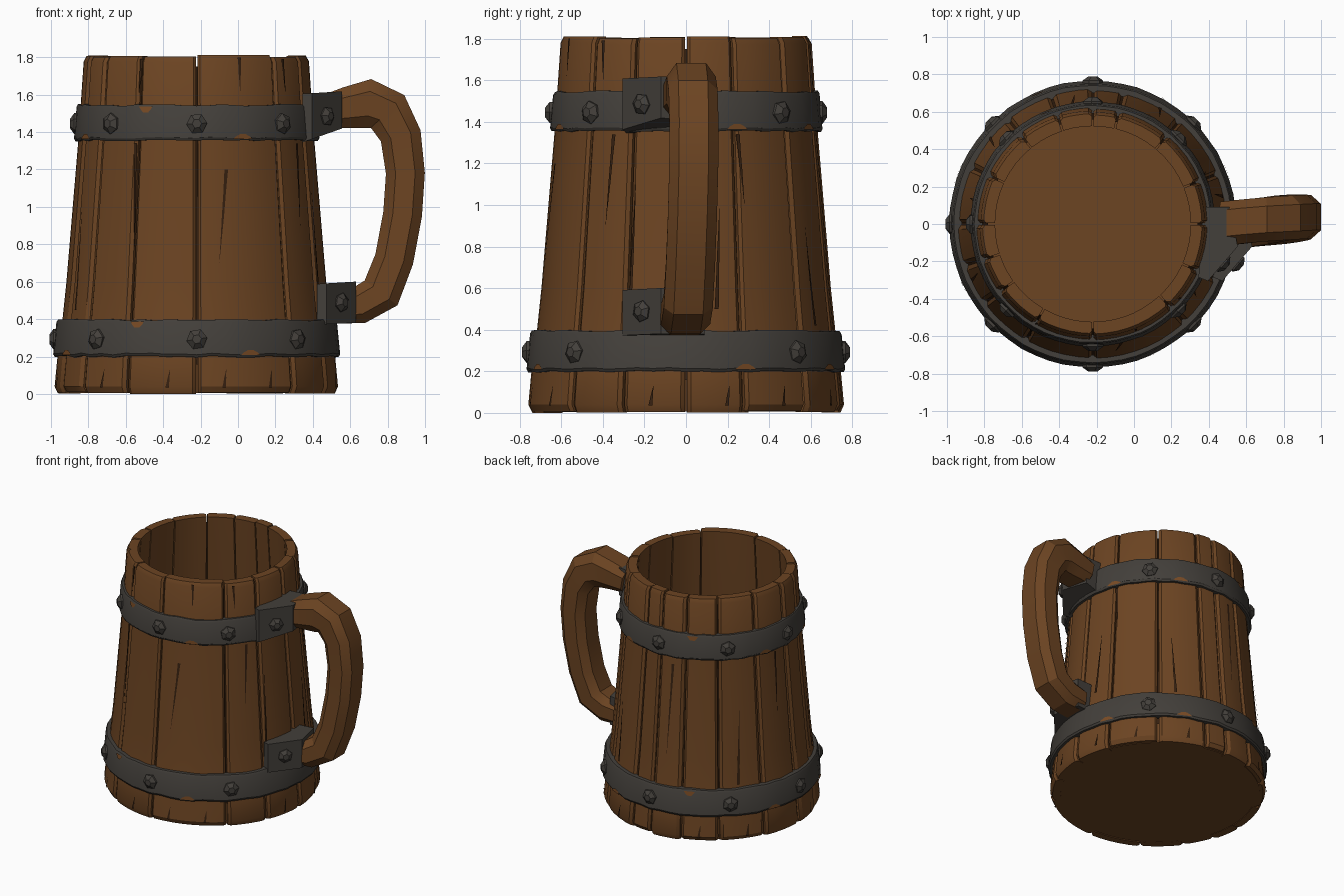
import bpy, bmesh, math, random
from mathutils import Vector

random.seed(4)
if "Cube" in bpy.data.objects:
    bpy.data.objects.remove(bpy.data.objects["Cube"], do_unlink=True)

CX = -0.22  # axis of the barrel


def material(name, color):
    m = bpy.data.materials.new(name)
    m.use_nodes = True
    m.diffuse_color = (*color, 1)
    m.node_tree.nodes["Principled BSDF"].inputs["Base Color"].default_value = (*color, 1)
    return m


WOOD = material("oak wood", (0.15, 0.058, 0.016))
DARK = material("dark wood", (0.035, 0.014, 0.005))
IRON = material("dark iron", (0.056, 0.050, 0.043))
RUST = material("rust", (0.19, 0.07, 0.018))


def add_object(name, bm, mat, fix_normals=True, angle=30):
    if fix_normals:
        bmesh.ops.recalc_face_normals(bm, faces=bm.faces)
    mesh = bpy.data.meshes.new(name)
    bm.to_mesh(mesh)
    bm.free()
    mesh.materials.append(mat)
    ob = bpy.data.objects.new(name, mesh)
    bpy.context.collection.objects.link(ob)
    bpy.ops.object.select_all(action='DESELECT')
    ob.select_set(True)
    bpy.context.view_layer.objects.active = ob
    bpy.ops.object.shade_smooth_by_angle(angle=math.radians(angle))
    return ob


def loft(name, loops, mat, ring=False, cap=True, angle=30):
    """Join equal closed loops of points, capped or wrapped into a ring."""
    bm = bmesh.new()
    rows = [[bm.verts.new(p) for p in loop] for loop in loops]
    pairs = list(zip(rows, rows[1:])) + ([(rows[-1], rows[0])] if ring else [])
    n = len(rows[0])
    for a, b in pairs:
        for i in range(n):
            j = (i + 1) % n
            bm.faces.new((a[i], a[j], b[j], b[i]))
    if cap and not ring:
        bm.faces.new(rows[0])
        bm.faces.new(rows[-1])
    return add_object(name, bm, mat, angle=angle)


def polar(deg, r, z):
    t = math.radians(deg)
    return Vector((CX + r * math.cos(t), r * math.sin(t), z))


def lerp_table(table, z):
    for (z0, r0), (z1, r1) in zip(table, table[1:]):
        if z <= z1:
            return r0 + (r1 - r0) * (z - z0) / (z1 - z0)
    return table[-1][1]


WALL = [(0, 0.762), (0.2, 0.743), (0.4, 0.716), (0.6, 0.695), (1.35, 0.632), (1.82, 0.6)]


def wall_r(z):
    return lerp_table(WALL, z)


# Barrel staves with chamfered joints
def stave(name, a0, a1):
    a0, a1 = a0 + 0.45, a1 - 0.45
    steps = max(2, math.ceil((a1 - a0) / 7))
    inner = [a0 + (a1 - a0) * i / steps for i in range(steps + 1)]
    outer = list(inner)
    edge = random.uniform(1.2, 1.9)
    outer[1:1] = [a0 + edge]
    outer[-1:-1] = [a1 - edge]
    push = random.uniform(-0.005, 0.004)
    top = 1.815 - random.uniform(0, 0.014)
    low = random.uniform(0, 0.012)
    levels = [(low, -0.02), (0.04, 0), (0.2, 0), (0.4, 0), (0.6, 0),
              (1.35, 0), (top - 0.03, 0), (top, -0.014)]
    loops = []
    for z, inset in levels:
        r = wall_r(z) + push + inset
        loop = [polar(a, r - (0.014 if a in (outer[0], outer[-1]) else 0), z) for a in outer]
        loop += [polar(a, wall_r(z) - 0.078, z) for a in reversed(inner)]
        loops.append(loop)
    loft(name, loops, WOOD)


joints = [0, 22, 50, 77, 90, 108, 129, 155, 180, 198, 216, 240, 270, 313, 336, 360]
for i, (a, b) in enumerate(zip(joints, joints[1:])):
    stave(f"stave_{i + 1}", a, b)

# Dark liner seen inside the joints
loft("joint_liner", [[polar(a, wall_r(z) - 0.045, z) for a in range(0, 360, 6)]
                     for z in (0.05, 0.4, 0.6, 1.35, 1.75)], DARK, cap=False)

# Floor of the mug
loft("mug_floor", [[polar(a, 0.715, z) for a in range(0, 360, 6)]
                   for z in (0.006, 0.16)], WOOD)


# Iron bands, slightly uneven along their edges
def band(name, z0, z1, r0, r1):
    loops = []
    for a in range(0, 360, 6):
        lo, hi, out = (random.uniform(-0.005, 0.005) for _ in range(3))
        out *= 0.4
        section = [(r0 - 0.05, z0 + lo), (r0 - 0.008 + out, z0 + lo),
                   (r0 + out, z0 + 0.014 + lo), (r1 + out, z1 - 0.014 + hi),
                   (r1 - 0.008 + out, z1 + hi), (r1 - 0.05, z1 + hi)]
        loops.append([polar(a, r, z) for r, z in section])
    loft(name, loops, IRON, ring=True)


BANDS = {"lower": (0.2, 0.395, 0.767, 0.75), "upper": (1.355, 1.545, 0.655, 0.641)}
for key, dims in BANDS.items():
    band(f"{key}_band", *dims)


# Faceted rivets
def rivet(name, centre, normal, size=0.056):
    n = Vector(normal).normalized()
    side = n.cross(Vector((0, 0, 1))).normalized()
    up = side.cross(n)
    spin = random.uniform(0, 1)
    loops = []
    for depth, scale in ((-0.02, 1), (0.008, 1), (0.03, 0.45)):
        loops.append([Vector(centre) + n * depth + size * scale
                      * (side * math.cos(spin + k * math.pi / 3)
                         + up * math.sin(spin + k * math.pi / 3)) for k in range(6)])
    loft(name, loops, IRON, angle=10)


for key, (z0, z1, r0, r1) in BANDS.items():
    for k in range(1, 8):
        p = polar(k * 45, (r0 + r1) / 2, (z0 + z1) / 2 - 0.005)
        rivet(f"{key}_rivet_{k}", p, (p.x - CX, p.y, 0))


# Thin plates following the barrel: cracks in the wood and rust on the bands
def patch(name, deg, z0, z1, widths, radius, mat, lean=0):
    bm = bmesh.new()
    rows = []
    for i, w in enumerate(widths):
        t = i / (len(widths) - 1)
        z = z0 + (z1 - z0) * t
        r = radius(z) + 0.005
        half = math.degrees(w / r / 2)
        rows.append([bm.verts.new(polar(deg + lean * t + s * half, r, z)) for s in (-1, 1)])
    for a, b in zip(rows, rows[1:]):
        bm.faces.new((a[0], a[1], b[1], b[0]))
    add_object(name, bm, mat, fix_normals=False)


rising = (0.02, 0.014, 0.012, 0.006, 0.001)
falling = tuple(reversed(rising))
cracks = [(241, 0.75, 1.34, falling, -2), (280, 0.7, 1.2, falling, 4), (292, 1.62, 1.8, falling, 0),
          (337.5, 0.41, 1.1, rising, 1), (25, 1.0, 1.34, falling, -2), (12, 0.5, 1.0, rising, 2),
          (60, 0.42, 0.9, rising, -2), (98, 0.6, 1.3, falling, 2), (140, 0.42, 1.0, rising, 2),
          (168, 0.9, 1.34, falling, 1), (205, 0.45, 1.0, rising, -2), (325, 0.9, 1.34, falling, 2),
          (240, 1.6, 1.79, falling, 1), (320, 1.6, 1.79, falling, -1)]
cracks += [(a, 0.035, 0.13, rising, 1) for a in (15, 38, 66, 118, 144, 190, 228, 258, 281, 301, 347)]
for i, (a, z0, z1, widths, lean) in enumerate(cracks):
    patch(f"crack_{i + 1}", a, z0, z1, widths, wall_r, DARK, lean)

for key, (z0, z1, r0, r1) in BANDS.items():
    def band_r(z):
        return r0 + (r1 - r0) * (z - z0) / (z1 - z0)
    for i, a in enumerate((22, 64, 113, 160, 205, 245, 292)):
        if i % 3 == 2:
            patch(f"{key}_rust_{i + 1}", a, z1 - 0.04, z1 - 0.008, (0.03, 0.06, 0.08), band_r, RUST)
        else:
            patch(f"{key}_rust_{i + 1}", a, z0 + 0.008, z0 + 0.035, (0.11, 0.08, 0.03), band_r, RUST)

# Handle: chamfered bar swept along a bent path
path = [(0.47, 1.51), (0.58, 1.53), (0.70, 1.552), (0.80, 1.51), (0.87, 1.38), (0.895, 1.18),
        (0.88, 0.96), (0.835, 0.72), (0.765, 0.54), (0.65, 0.475), (0.52, 0.46)]
depths = [0.09, 0.11, 0.132, 0.125, 0.11, 0.104, 0.104, 0.104, 0.11, 0.1, 0.085]
section = [(-1, -0.5), (-0.6, -1), (0.6, -1), (1, -0.5), (1, 0.5), (0.6, 1), (-0.6, 1), (-1, 0.5)]
loops = []
for i, (x, z) in enumerate(path):
    (xa, za), (xb, zb) = path[max(i - 1, 0)], path[min(i + 1, len(path) - 1)]
    tangent = Vector((xb - xa, 0, zb - za)).normalized()
    out = Vector((-tangent.z, 0, tangent.x))
    centre = Vector((x, 0.1 * (x - 0.56) + 0.02 * (z - 1), z))
    loops.append([centre + Vector((0, 0.118 * u, 0)) + out * depths[i] * v for u, v in section])
loft("handle", loops, WOOD, angle=25)

# Iron brackets holding the handle, each with one rivet
plan = [(0.37, 0.09), (0.51, 0.09), (0.555, -0.12), (0.395, -0.305), (0.345, -0.285)]


def bracket(name, shift, z0, z1, slope):
    loops = [[Vector((x + shift, y, z0 + slope * (x - 0.345))) for x, y in plan],
             [Vector((x + shift, y, z1 + 0.06 * (x - 0.345))) for x, y in plan]]
    loft(f"{name}_bracket", loops, IRON)
    rivet(f"{name}_bracket_rivet", (0.475 + shift, -0.212, (z0 + z1) / 2 + 0.01), (0.76, -0.65, 0), 0.052)


bracket("upper", 0, 1.345, 1.605, 0.35)
bracket("lower", 0.077, 0.37, 0.588, 0.05)
